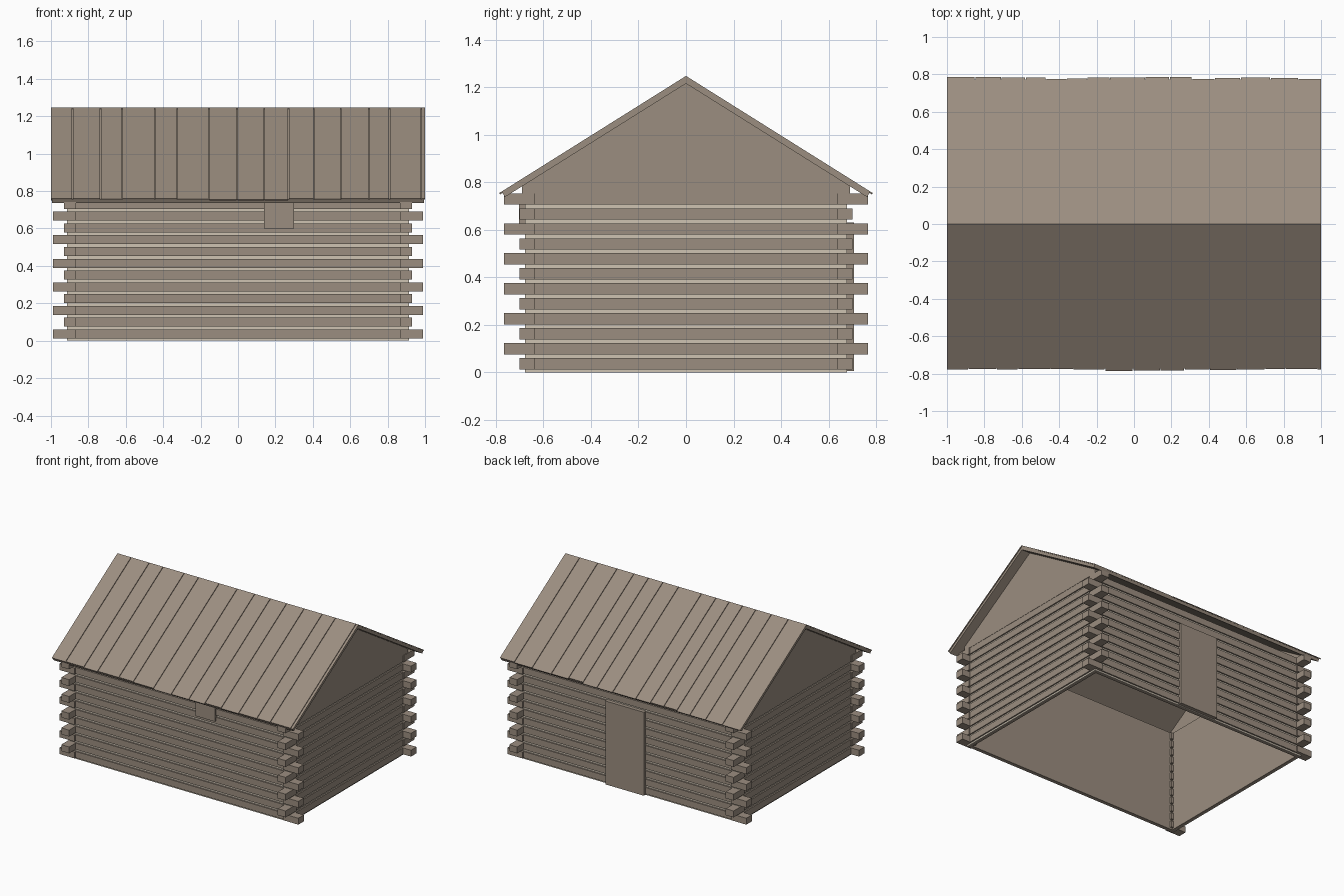
import bpy
import bmesh
import random
from mathutils import Matrix, Vector

random.seed(4)
cube = bpy.data.objects.get("Cube")
if cube:
    bpy.data.objects.remove(cube)


def material(name, rgb):
    m = bpy.data.materials.new(name)
    m.use_nodes = True
    m.diffuse_color = (*rgb, 1)
    m.node_tree.nodes["Principled BSDF"].inputs["Base Color"].default_value = (*rgb, 1)
    return m


WOOD = material("weathered_wood", (0.33, 0.27, 0.216))
CHINK = material("pale_chinking", (0.62, 0.55, 0.45))


def finish(name, bm, mat):
    bmesh.ops.recalc_face_normals(bm, faces=bm.faces)
    mesh = bpy.data.meshes.new(name)
    bm.to_mesh(mesh)
    bm.free()
    mesh.materials.append(mat)
    obj = bpy.data.objects.new(name, mesh)
    bpy.context.collection.objects.link(obj)
    return obj


def box(bm, x, y, z):
    """Add a box given by its (low, high) range on each axis."""
    ranges = [sorted(r) for r in (x, y, z)]
    mid = Vector([(a + b) / 2 for a, b in ranges])
    size = Vector([b - a for a, b in ranges])
    bmesh.ops.create_cube(bm, size=1, matrix=Matrix.Translation(mid) @ Matrix.Diagonal((*size, 1)))


def prism(bm, profile, x0, x1):
    """Extrude a (y, z) profile along x."""
    face = bm.faces.new([bm.verts.new((x0, y, z)) for y, z in profile])
    ext = bmesh.ops.extrude_face_region(bm, geom=[face])
    moved = [v for v in ext["geom"] if isinstance(v, bmesh.types.BMVert)]
    bmesh.ops.translate(bm, verts=moved, vec=(x1 - x0, 0, 0))


LEVELS, PITCH, LOG = 12, 0.063, 0.048
HALF_X, HALF_Y, WALL_TOP = 0.925, 0.69, 0.757


def walls(name, mat, inset, depth, rows):
    """Four wall faces, each made of the given height ranges."""
    bm = bmesh.new()
    ox, oy = HALF_X - inset, HALF_Y - inset
    for row in rows:
        for s in (-1, 1):
            box(bm, (-ox, ox), (s * (oy - depth), s * oy), row)
            box(bm, (s * (ox - depth), s * ox), (-oy, oy), row)
    return finish(name, bm, mat)


# Walls: inner lining, pale chinking, log faces
log_rows = [(0.012 + k * PITCH, 0.012 + k * PITCH + LOG) for k in range(LEVELS)]
walls("wall_lining", WOOD, 0.018, 0.022, [(0, WALL_TOP)])
walls("wall_chinking", CHINK, 0.012, 0.006, [(0, WALL_TOP)])
walls("wall_logs", WOOD, 0.002, 0.016, log_rows)

# Interlocking log ends at the corners
bm = bmesh.new()
for k, row in enumerate(log_rows):
    tip_x, tip_y = (0.99, 0.7) if k % 2 == 0 else (0.93, 0.765)
    for sx in (-1, 1):
        for sy in (-1, 1):
            box(bm, (sx * 0.865, sx * tip_x), (sy * 0.635, sy * tip_y), row)
finish("corner_log_ends", bm, WOOD)

# Gables
SLOPE, UNDER, DECK, RIDGE = 0.627, 1.215, 1.239, 1.247
shoulder = UNDER - SLOPE * HALF_Y
for side, s in (("left", 1), ("right", -1)):
    bm = bmesh.new()
    prism(bm, [(-HALF_Y, 0.752), (HALF_Y, 0.752), (HALF_Y, shoulder),
               (0, UNDER), (-HALF_Y, shoulder)], s * 0.9, s * HALF_X)
    finish(side + "_gable", bm, WOOD)

# Roof: one deck per slope, covered by planks of uneven length
FRONT_SEAMS = [-1, -.885, -.735, -.62, -.445, -.325, -.155, -.005,
               .14, .27, .405, .55, .7, .81, .98, 1]
BACK_SEAMS = [-1, -.85, -.71, -.58, -.47, -.36, -.25, -.13,
              .06, .19, .31, .43, .57, .73, .88, 1]
for side, s, seams in (("front", -1, FRONT_SEAMS), ("back", 1, BACK_SEAMS)):
    bm = bmesh.new()
    prism(bm, [(0, UNDER), (0, DECK), (s * 0.772, DECK - SLOPE * 0.772),
               (s * 0.762, UNDER - SLOPE * 0.762)], -0.995, 0.995)
    finish(side + "_roof_deck", bm, WOOD)
    bm = bmesh.new()
    for a, b in zip(seams, seams[1:]):
        reach = random.uniform(0.774, 0.787)
        end = reach - 0.004
        prism(bm, [(0, DECK), (0, RIDGE), (s * reach, RIDGE - SLOPE * reach),
                   (s * end, DECK - SLOPE * end)],
              a if a == -1 else a + 0.002, b if b == 1 else b - 0.002)
    finish(side + "_roof_planks", bm, WOOD)

# Back door and front window shutter
bm = bmesh.new()
box(bm, (-0.145, 0.175), (0.655, 0.706), (0.005, 0.63))
finish("back_door", bm, WOOD)
bm = bmesh.new()
box(bm, (0.14, 0.3), (-0.702, -0.655), (0.6, 0.735))
finish("front_shutter", bm, WOOD)
